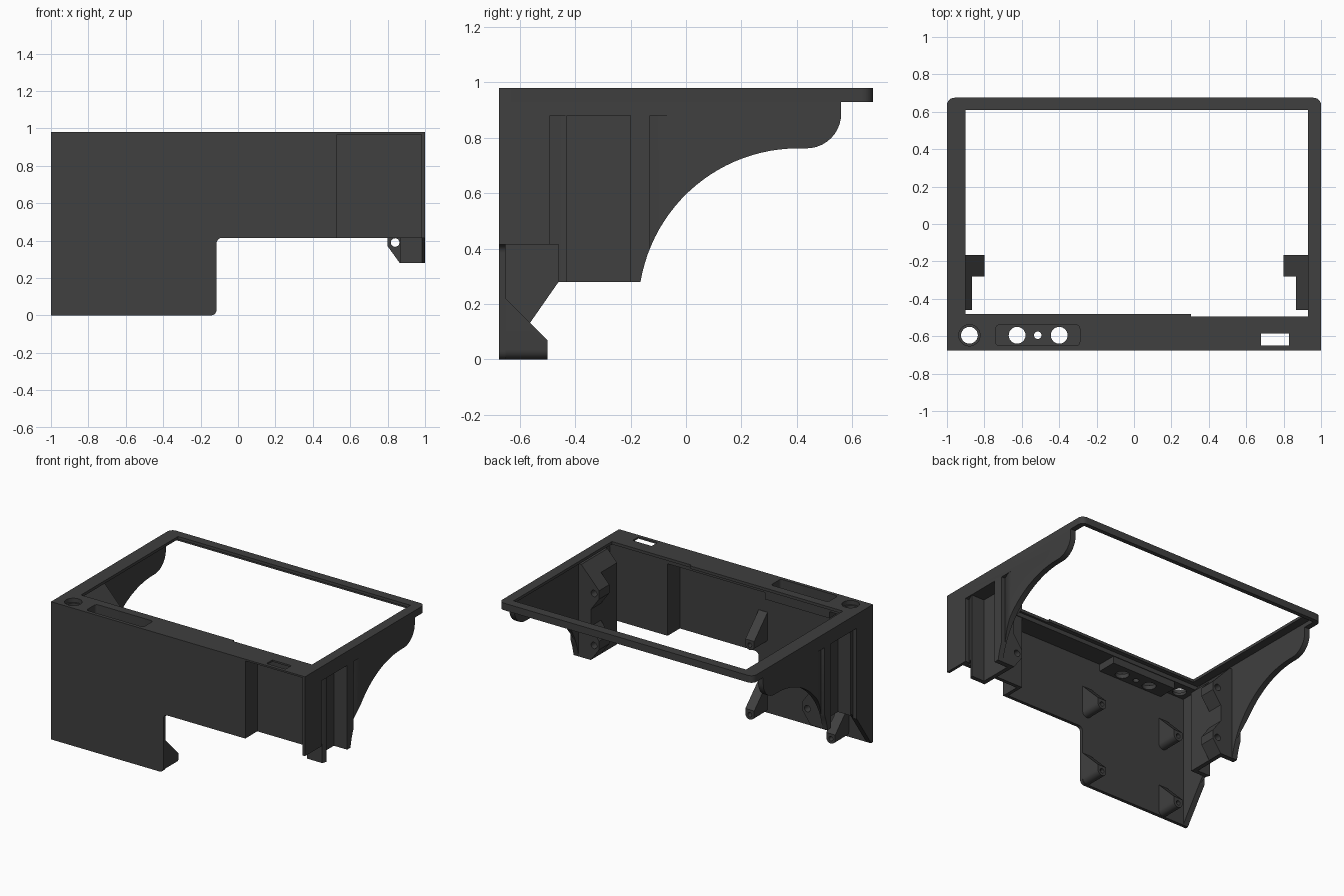
import bpy, bmesh, math
from mathutils import Vector

if "Cube" in bpy.data.objects:
    bpy.data.objects.remove(bpy.data.objects["Cube"])

plastic = bpy.data.materials.new("dark_grey_plastic")
plastic.diffuse_color = (0.05, 0.05, 0.05, 1)
plastic.use_nodes = True
plastic.node_tree.nodes["Principled BSDF"].inputs["Base Color"].default_value = plastic.diffuse_color


def prism(name, pts, axis, a, b):
    """Extrude a 2D outline along an axis, from a to b."""
    def place(p, t):
        return {'x': (t, p[0], p[1]), 'y': (p[0], t, p[1]), 'z': (p[0], p[1], t)}[axis]
    bm = bmesh.new()
    lo = [bm.verts.new(place(p, a)) for p in pts]
    hi = [bm.verts.new(place(p, b)) for p in pts]
    n = len(pts)
    bm.faces.new(lo)
    bm.faces.new(hi[::-1])
    for i in range(n):
        j = (i + 1) % n
        bm.faces.new((lo[i], hi[i], hi[j], lo[j]))
    bmesh.ops.recalc_face_normals(bm, faces=bm.faces)
    me = bpy.data.meshes.new(name)
    bm.to_mesh(me)
    bm.free()
    me.materials.append(plastic)
    ob = bpy.data.objects.new(name, me)
    bpy.context.collection.objects.link(ob)
    return ob


def arc(cx, cy, r, a0, a1, n):
    return [(cx + r * math.cos(math.radians(a0 + (a1 - a0) * i / n)),
             cy + r * math.sin(math.radians(a0 + (a1 - a0) * i / n))) for i in range(n + 1)]


def rect(x0, x1, y0, y1):
    return [(x0, y0), (x1, y0), (x1, y1), (x0, y1)]


def circle(x, y, r):
    return arc(x, y, r, 0, 345, 23)


def cut(ob, pts, axis, a, b):
    """Subtract a prism from an object."""
    c = prism("cutter", pts, axis, a, b)
    m = ob.modifiers.new("cut", 'BOOLEAN')
    m.operation, m.solver, m.object = 'DIFFERENCE', 'EXACT', c
    bpy.context.view_layer.objects.active = ob
    bpy.ops.object.modifier_apply(modifier=m.name)
    bpy.data.objects.remove(c, do_unlink=True)


def cut_pocket(ob):
    # open recess in the right end of the front
    cut(ob, rect(0.53, 0.98, -0.72, -0.54), 'z', 0.2, 0.968)


# top frame with rounded rear corners
frame = prism("top_frame", [(-1, -0.675), (1, -0.675)] + arc(0.96, 0.635, 0.04, 0, 90, 6)
              + arc(-0.96, 0.635, 0.04, 90, 180, 6), 'z', 0.93, 0.98)
cut(frame, [(-0.9, -0.48), (0.305, -0.48), (0.305, -0.495), (0.93, -0.495),
            (0.93, 0.61), (-0.9, 0.61)], 'z', 0.8, 1.1)
# rebate under the opening leaves a thin lip
cut(frame, rect(-0.96, 0.96, -0.51, 0.645), 'z', 0.8, 0.96)
cut_pocket(frame)
cut(frame, rect(0.68, 0.83, -0.65, -0.585), 'z', 0.8, 1.1)
cut(frame, circle(-0.88, -0.595, 0.057), 'z', 0.95, 1.1)
cut(frame, circle(-0.88, -0.595, 0.045), 'z', 0.8, 1.1)

# sunken control panel
panel_outline = (arc(-0.31, -0.63, 0.02, -90, 0, 4) + arc(-0.31, -0.56, 0.02, 0, 90, 4)
                 + arc(-0.72, -0.56, 0.02, 90, 180, 4) + arc(-0.72, -0.63, 0.02, 180, 270, 4))
cut(frame, panel_outline, 'z', 0.8, 1.1)
panel = prism("control_panel", rect(-0.77, -0.26, -0.66, -0.515), 'z', 0.88, 0.931)
cut(panel, panel_outline, 'z', 0.91, 1.1)
for x, r in ((-0.625, 0.045), (-0.515, 0.02), (-0.4, 0.045)):
    cut(panel, circle(x, -0.595, r), 'z', 0.8, 1.1)

# front wall with a stepped lower edge
front = prism("front_wall", [(-1, 0)] + arc(-0.145, 0.03, 0.03, -90, 0, 5)
              + arc(-0.085, 0.385, 0.03, 180, 90, 5) + [(1, 0.415), (1, 0.95), (-1, 0.95)],
              'y', -0.675, -0.652)
cut_pocket(front)

# walls behind the front recess
prism("recess_walls", [(0.505, -0.66), (0.53, -0.675), (0.53, -0.54), (0.98, -0.54),
                       (0.98, -0.515), (0.505, -0.515)], 'z', 0.415, 0.95)

# side walls, each with a curved lower edge, a deep channel and two grip scoops
curve = arc(0.405, 0.185, 0.577, 170.5, 90, 24) + arc(0.435, 0.887, 0.125, -90, 0, 10)
scoops = ([(1.02, -0.49), (0.97, -0.49), (0.977, -0.475), (0.985, -0.46), (0.992, -0.445),
           (0.996, -0.43), (1.02, -0.42)],
          [(1.02, -0.13), (0.97, -0.13), (0.98, -0.11), (0.99, -0.085), (0.997, -0.06),
           (1, -0.04), (1.02, -0.04)])
for s, side in ((-1, "left"), (1, "right")):
    if s < 0:
        foot = [(-0.675, 0), (-0.655, 0), (-0.46, 0.28)]
    else:
        foot = [(-0.675, 0.415), (-0.46, 0.415), (-0.46, 0.28)]
    wall = prism(side + "_wall", [(-0.675, 0.96)] + foot + curve + [(0.56, 0.96)],
                 'x', s * 0.96, s * 1.0)
    for g in scoops:
        cut(wall, [(s * x, y) for x, y in g], 'z', 0.1, 0.88)
    if s > 0:
        cut_pocket(wall)

    # housing around the channel on the inner side
    housing = prism(side + "_channel_housing", [(s * x, z) for x, z in
                    ((0.865, 0.28), (0.965, 0.28), (0.965, 0.94), (0.94, 0.94),
                     (0.865, 0.86))], 'y', -0.46, -0.165)
    for ob in (wall, housing):
        cut(ob, [(s * x, y) for x, y in rect(0.895, 1.05, -0.43, -0.2)], 'z', 0.1, 0.88)

    # pair of drilled mounting ears
    ears = prism(side + "_mounting_ears", [(s * x, z) for x, z in
                 ((0.87, 0.28), (0.865, 0.28), (0.8, 0.37), (0.8, 0.43), (0.865, 0.52),
                  (0.865, 0.64), (0.8, 0.73), (0.8, 0.79), (0.865, 0.86), (0.87, 0.86))],
                 'y', -0.28, -0.165)
    for z in (0.39, 0.76):
        cut(ears, circle(s * 0.84, z, 0.023), 'y', -0.4, -0.05)

# four gusseted standoffs behind the front wall
for x in (-0.79, -0.152):
    for z in (0.035, 0.53):
        body = prism("standoff", arc(x, z, 0.035, 180, 360, 12)
                     + [(x + 0.035, z + 0.185), (x - 0.035, z + 0.185)], 'y', -0.655, -0.5)
        # sloped top of the gusset
        cut(body, [(-0.49, z + 0.025), (-0.66, z + 0.195), (-0.66, z + 0.3), (-0.49, z + 0.3)],
            'x', x - 0.1, x + 0.1)
        cut(body, circle(x, z, 0.016), 'y', -0.6, -0.4)

# smooth the curved faces and keep edges crisp
for ob in list(bpy.context.scene.objects):
    bpy.ops.object.select_all(action='DESELECT')
    ob.select_set(True)
    bpy.context.view_layer.objects.active = ob
    bpy.ops.object.shade_smooth_by_angle(angle=math.radians(30))
